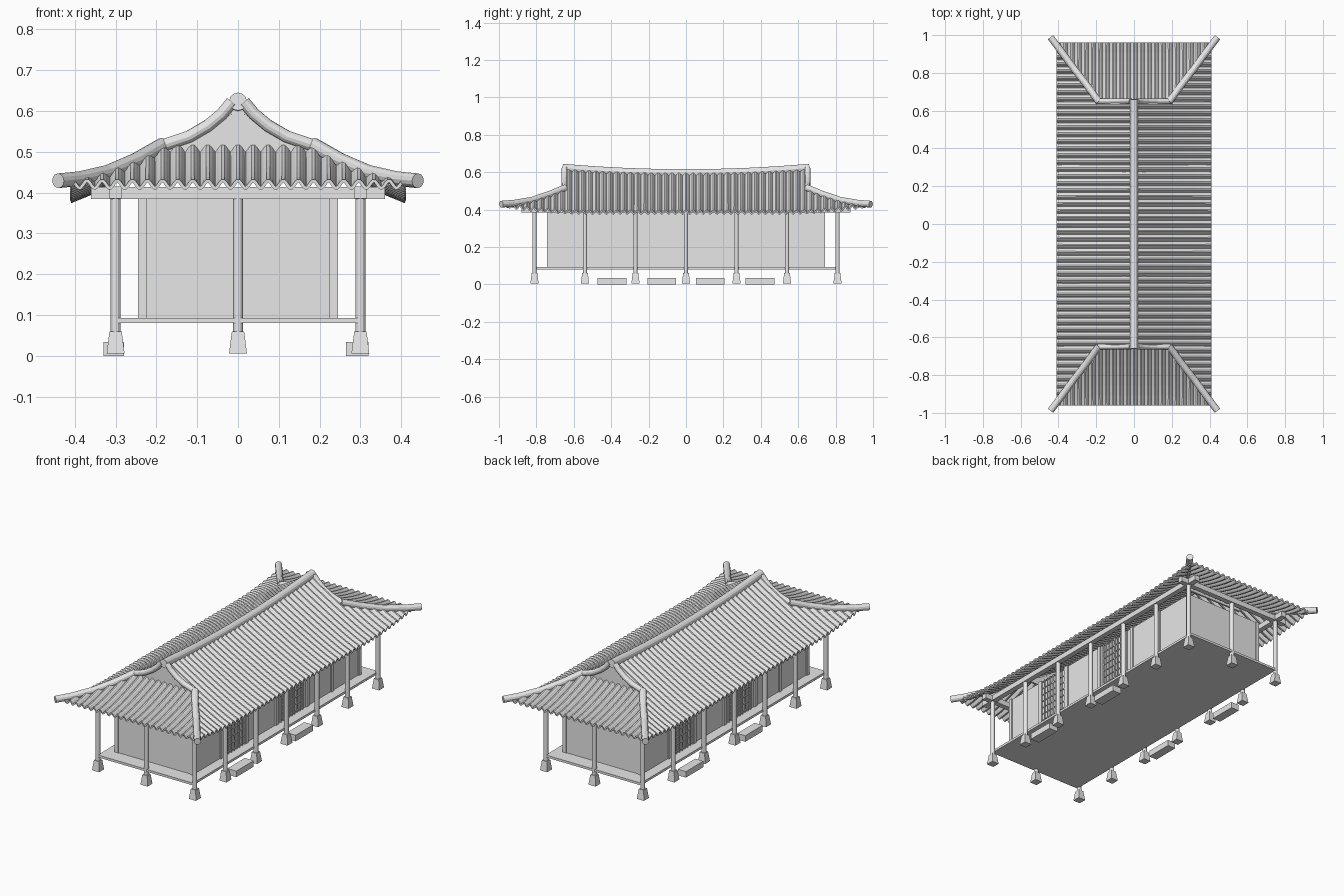
import bpy, bmesh, math
from mathutils import Vector

cube = bpy.data.objects.get("Cube")
if cube:
    bpy.data.objects.remove(cube)

grey = bpy.data.materials.new("light_grey")
grey.use_nodes = True
grey.diffuse_color = (0.8, 0.8, 0.8, 1)
grey.node_tree.nodes["Principled BSDF"].inputs["Base Color"].default_value = (0.8, 0.8, 0.8, 1)

GABLE_Y, EAVE_X, EAVE_Y, HIP_X = 0.65, 0.41, 0.96, 0.19
PITCH, WAVE = 0.037, 0.009
HIP_SLOPE = (EAVE_Y - GABLE_Y) / (EAVE_X - HIP_X)


def finish(name, bm):
    mesh = bpy.data.meshes.new(name)
    bm.to_mesh(mesh)
    bm.free()
    mesh.materials.append(grey)
    obj = bpy.data.objects.new(name, mesh)
    bpy.context.collection.objects.link(obj)
    return obj


def add_box(bm, x0, x1, y0, y1, z0, z1):
    made = bmesh.ops.create_cube(bm, size=1)["verts"]
    for v in made:
        v.co = Vector(((x0 + x1) / 2 + v.co.x * (x1 - x0),
                       (y0 + y1) / 2 + v.co.y * (y1 - y0),
                       (z0 + z1) / 2 + v.co.z * (z1 - z0)))


def boxes(name, specs):
    bm = bmesh.new()
    for spec in specs:
        add_box(bm, *spec)
    return finish(name, bm)


def tube(name, points, radius, sides=12):
    """Round bar with capped ends that follows a path."""
    bm = bmesh.new()
    points = [Vector(p) for p in points]
    rings = []
    for i, p in enumerate(points):
        along = (points[min(i + 1, len(points) - 1)] - points[max(i - 1, 0)]).normalized()
        side = along.cross(Vector((0, 0, 1))).normalized()
        up = side.cross(along)
        angles = [2 * math.pi * k / sides for k in range(sides)]
        rings.append([bm.verts.new(p + radius * (side * math.cos(a) + up * math.sin(a))) for a in angles])
    for a, b in zip(rings, rings[1:]):
        for k in range(sides):
            n = (k + 1) % sides
            bm.faces.new((a[k], a[n], b[n], b[k]))
    bm.faces.new(rings[0])
    bm.faces.new(rings[-1])
    bmesh.ops.recalc_face_normals(bm, faces=bm.faces)
    return finish(name, bm)


def tile_sheet(name, start, end, point, rows=10):
    """Wavy tiled sheet; point(u, t) gives the slope at width u and fall t."""
    bm = bmesh.new()
    count = round((end - start) / PITCH * 8)
    grid = []
    for i in range(count + 1):
        u = start + (end - start) * i / count
        lift = Vector((0, 0, WAVE * math.cos(2 * math.pi * u / PITCH)))
        grid.append([bm.verts.new(point(u, r / rows) + lift) for r in range(rows + 1)])
    for a, b in zip(grid, grid[1:]):
        for r in range(rows):
            bm.faces.new((a[r], a[r + 1], b[r + 1], b[r]))
    obj = finish(name, bm)
    thick = obj.modifiers.new("thickness", "SOLIDIFY")
    thick.thickness = 0.008
    thick.offset = 0


# Roof slopes
def side_height(x, y):
    rise = min(max((abs(y) - 0.55) / 0.4, 0), 1)
    eave = 0.386 + 0.034 * rise ** 2
    ridge = 0.595 + 0.02 * (y / GABLE_Y) ** 2
    return eave + (ridge - eave) * (1 - x / EAVE_X) ** 1.1


def main_slope(sign):
    return lambda y, t: Vector((sign * EAVE_X * t, y, side_height(EAVE_X * t, y)))


def wing_slope(sign):
    def point(y, t):
        inner = HIP_X + (abs(y) - GABLE_Y) / HIP_SLOPE
        x = inner + (EAVE_X - inner) * t
        return Vector((sign * x, y, side_height(x, y)))
    return point


def end_slope(sign):
    def point(x, t):
        inner = GABLE_Y + max(0, abs(x) - HIP_X) * HIP_SLOPE
        y = inner + (EAVE_Y - inner) * t
        fall = (EAVE_Y - y) / (EAVE_Y - GABLE_Y)
        return Vector((x, sign * y, 0.42 + 0.085 * max(fall, 0) ** 1.4))
    return point


for s, side in ((1, "left"), (-1, "right")):
    tile_sheet(side + "_main_roof", -GABLE_Y, GABLE_Y, main_slope(s))
    tile_sheet(side + "_front_roof_wing", -EAVE_Y + 0.01, -GABLE_Y, wing_slope(s), 6)
    tile_sheet(side + "_back_roof_wing", GABLE_Y, EAVE_Y - 0.01, wing_slope(s), 6)

# Gable ends, rake ridges and hip ridges
rake = [(0.015, 0.622), (0.04, 0.592), (0.075, 0.563), (0.12, 0.537), (HIP_X, 0.514)]
hip = [(0.185, 0.645, 0.517), (0.25, 0.735, 0.48), (0.32, 0.825, 0.45), (0.39, 0.92, 0.434), (0.441, 0.988, 0.429)]
for e, end in ((-1, "front"), (1, "back")):
    tile_sheet(end + "_end_roof", -EAVE_X + 0.005, EAVE_X - 0.005, end_slope(e), 6)
    bm = bmesh.new()
    y = e * 0.648
    outline = [(x, z) for x, z in reversed(rake)] + [(-x, z) for x, z in rake]
    outline += [(-HIP_X, 0.48), (HIP_X, 0.48)]
    face = bm.faces.new([bm.verts.new((x, y, z)) for x, z in outline])
    ext = bmesh.ops.extrude_face_region(bm, geom=[face])["geom"]
    bmesh.ops.translate(bm, verts=[g for g in ext if isinstance(g, bmesh.types.BMVert)], vec=(0, -e * 0.01, 0))
    bmesh.ops.recalc_face_normals(bm, faces=bm.faces)
    finish(end + "_gable_wall", bm)
    for s, side in ((1, "left"), (-1, "right")):
        tube(f"{end}_{side}_rake_ridge", [(s * x, e * 0.65, z) for x, z in rake], 0.015)
        tube(f"{end}_{side}_hip_ridge", [(s * x, e * y, z) for x, y, z in hip], 0.018)

# Sagging main ridge
ridge_ys = [0.66 * (i / 8 - 1) for i in range(17)]
tube("main_ridge", [(0, y, 0.594 + 0.029 * (y / 0.66) ** 2) for y in ridge_ys], 0.022)

# Floor and eave beams
boxes("floor", [(-0.295, 0.295, -0.82, 0.82, 0.08, 0.093)])
boxes("long_beams", [(s * 0.3 - 0.015, s * 0.3 + 0.015, -0.88, 0.88, 0.385, 0.415) for s in (-1, 1)])
boxes("cross_beams", [(-0.36, 0.36, s * 0.81 - 0.015, s * 0.81 + 0.015, 0.384, 0.414) for s in (-1, 1)])

# Columns on tapered stone bases
spots = [(s * 0.3, k * 0.27) for s in (-1, 1) for k in range(-3, 4)] + [(0, -0.81), (0, 0.81)]
columns, bases = bmesh.new(), bmesh.new()
for x, y in spots:
    made = bmesh.ops.create_cone(columns, cap_ends=True, segments=12, radius1=0.012, radius2=0.012, depth=0.33)
    bmesh.ops.translate(columns, verts=made["verts"], vec=(x, y, 0.22))
    made = bmesh.ops.create_cube(bases, size=1)["verts"]
    for v in made:
        half = 0.022 if v.co.z < 0 else 0.015
        v.co = Vector((x + math.copysign(half, v.co.x), y + math.copysign(half, v.co.y), 0.0325 + v.co.z * 0.055))
finish("columns", columns)
finish("column_bases", bases)

# Walls with posts
boxes("walls", [(-0.238, 0.238, -0.738, 0.738, 0.09, 0.386)])
posts = [(s * 0.234, y) for s in (-1, 1) for y in (-0.731, -0.49, -0.27, 0, 0.27, 0.49, 0.731)]
boxes("wall_posts", [(x - 0.011, x + 0.011, y - 0.011, y + 0.011, 0.09, 0.388) for x, y in posts])

# Lattice doors and stepping stones, placed alternately on the two sides
lattice, stones = [], []
for s in (-1, 1):
    for centre in (-0.38 * s, 0.13 * s):
        for k in range(9):
            y, wide = centre + (k - 4) * 0.024, 0.004 if k in (0, 4, 8) else 0.002
            lattice.append((s * 0.24 - 0.004, s * 0.24 + 0.004, y - wide, y + wide, 0.093, 0.386))
        for k in range(8):
            z = 0.105 + k * 0.039
            lattice.append((s * 0.24 - 0.0035, s * 0.24 + 0.0035, centre - 0.096, centre + 0.096, z - 0.002, z + 0.002))
    for centre in (-0.395 * s, 0.13 * s):
        inner, outer = (0.265, 0.32) if s > 0 else (-0.33, -0.28)
        stones.append((inner, outer, centre - 0.077, centre + 0.077, 0, 0.034))
boxes("lattice_doors", lattice)
boxes("step_stones", stones)
